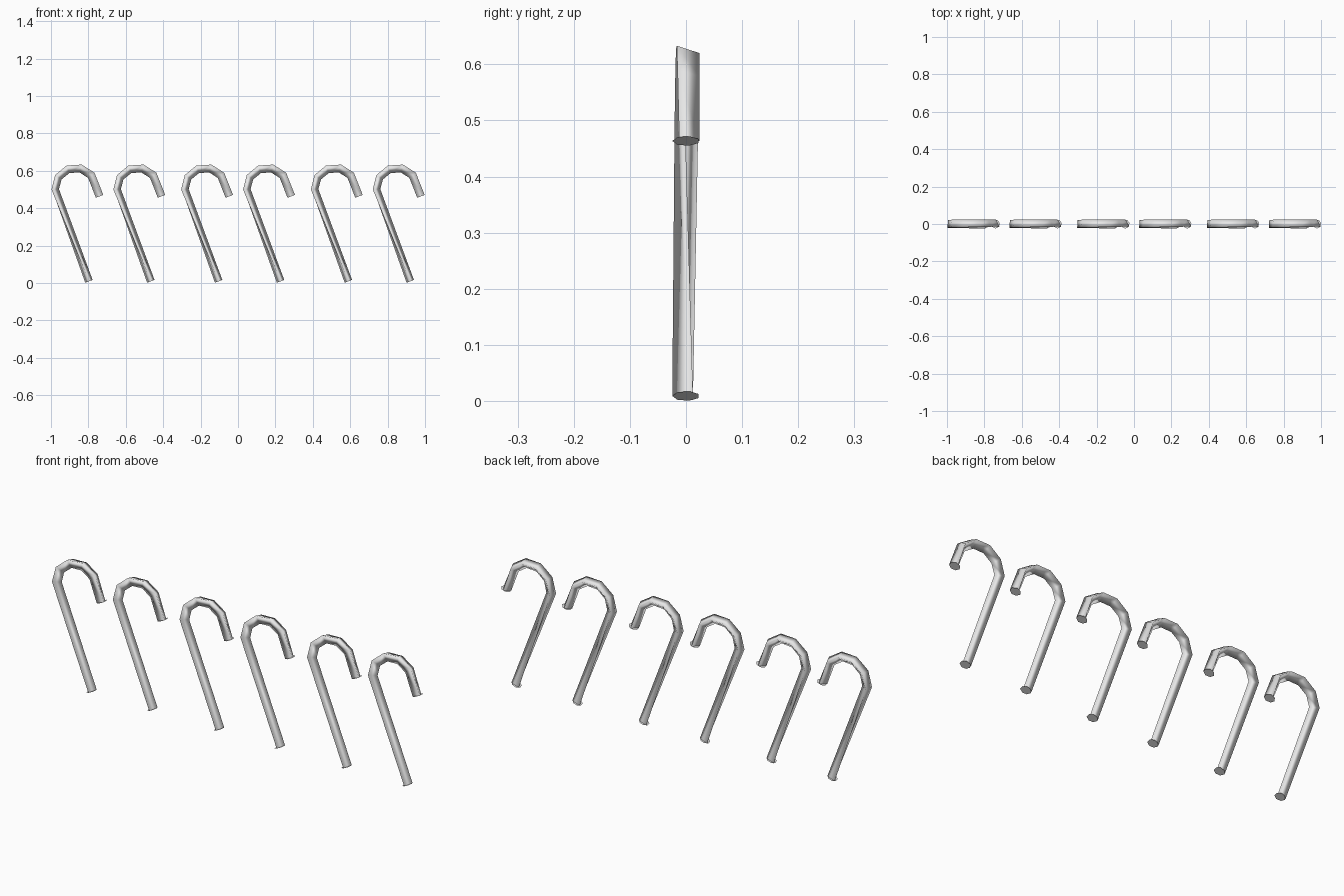
import bpy, bmesh, math
from mathutils import Vector

if "Cube" in bpy.data.objects:
    bpy.data.objects.remove(bpy.data.objects["Cube"], do_unlink=True)

GREY = 0.8
mat = bpy.data.materials.new("light grey")
mat.use_nodes = True
mat.diffuse_color = (GREY, GREY, GREY, 1)
mat.node_tree.nodes["Principled BSDF"].inputs["Base Color"].default_value = (GREY, GREY, GREY, 1)

R = 0.0245                  # tube radius
TILT = math.radians(20.7)   # lean of the shaft
TURN = math.radians(36)     # turn at each bend
Y = Vector((0, 1, 0))


def heading(a):
    return Vector((math.cos(a), 0, math.sin(a)))


# Centre line: long shaft, four short hook segments, straight hook end
angles = [math.pi / 2 + TILT - TURN * i for i in range(6)]
lengths = [0.526] + [0.0695] * 4 + [0.121]
points = [Vector((-0.797, 0, 0.009))]
for a, length in zip(angles, lengths):
    points.append(points[-1] + heading(a) * length)


def build_cane():
    bm = bmesh.new()
    # Three-sided tube that twists evenly along its length
    rings, run = [], 0.0
    for i, p in enumerate(points):
        before, after = angles[max(i - 1, 0)], angles[min(i, 5)]
        outer = heading((before + after) / 2 + math.pi / 2) / math.cos((before - after) / 2)
        twist = math.radians(-30 + 60 * run / sum(lengths))
        ring = []
        for k in (-1, 1, 3):
            phi = twist + k * math.pi / 3
            ring.append(bm.verts.new(p + R * (outer * math.cos(phi) + Y * math.sin(phi))))
        rings.append(ring)
        if i < 6:
            run += lengths[i]
    for a, b in zip(rings, rings[1:]):
        for k in range(3):
            n = (k + 1) % 3
            bm.faces.new((a[k], a[n], b[n], b[k])).smooth = True
    # Closed ends under the discs, so the tube normals can be made consistent
    bm.faces.new(rings[0])
    bm.faces.new(rings[-1])
    bmesh.ops.recalc_face_normals(bm, faces=bm.faces)
    ends = [f for f in bm.faces if len(f.verts) == 3]
    bmesh.ops.delete(bm, geom=ends, context='FACES_ONLY')
    # Seven-sided end discs, slightly wider than the tube
    for p, a, out in ((points[0], angles[0], -1), (points[-1], angles[-1], 1)):
        side = heading(a + math.pi / 2)
        disc = [bm.verts.new(p + R * (side * math.sin(t) - Y * math.cos(t)))
                for t in (math.tau * k / 7 for k in range(7))]
        face = bm.faces.new(disc)
        face.normal_update()
        if face.normal.dot(heading(a) * out) < 0:
            face.normal_flip()
    mesh = bpy.data.meshes.new("cane")
    bm.to_mesh(mesh)
    bm.free()
    mesh.materials.append(mat)
    return mesh


# Row of six canes in three pairs
cane_mesh = build_cane()
for i in range(6):
    cane = bpy.data.objects.new(f"cane_{i + 1}", cane_mesh)
    cane.location.x = (i // 2) * 0.6935 + (i % 2) * 0.331
    bpy.context.collection.objects.link(cane)
